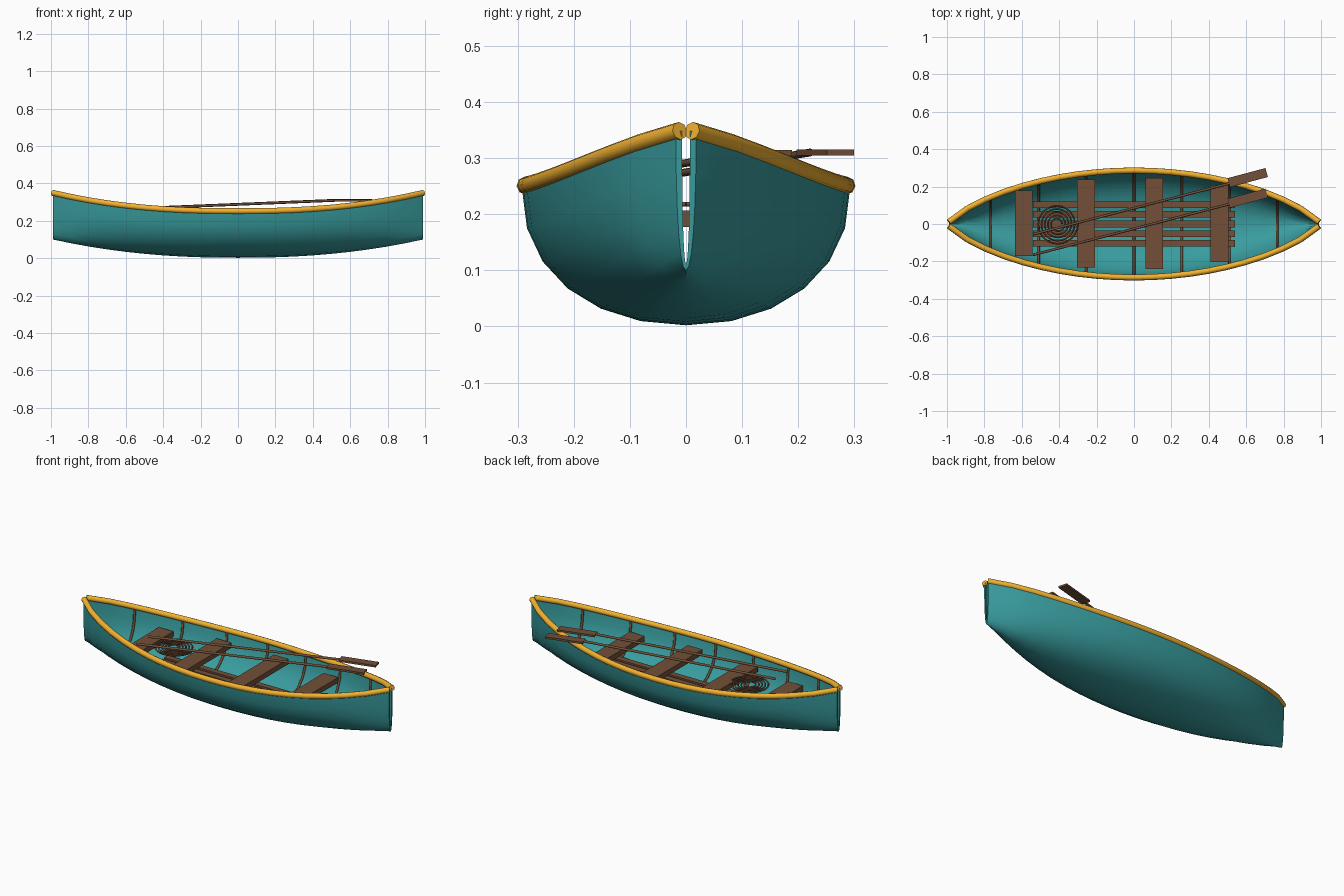
import bpy, bmesh
from math import sin, cos, pi, atan2, copysign
from mathutils import Vector

if "Cube" in bpy.data.objects:
    bpy.data.objects.remove(bpy.data.objects["Cube"])


def material(name, rgb):
    m = bpy.data.materials.new(name)
    m.diffuse_color = (*rgb, 1)
    m.use_nodes = True
    m.node_tree.nodes["Principled BSDF"].inputs["Base Color"].default_value = m.diffuse_color
    return m


TEAL = material("teal_paint", (0.04, 0.33, 0.34))
GOLD = material("gold_trim", (0.88, 0.44, 0.03))
WOOD = material("brown_wood", (0.17, 0.08, 0.04))


# Hull lines: half width, sheer height and keel height along x
def half_width(x):
    return max(0.293 * (1 - x * x) ** 0.75, 0.018)


def sheer(x):
    return 0.251 + 0.1 * abs(x) ** 2.4


def keel(x):
    return 0.002 + 0.1 * abs(x) ** 2.25


def section(x, inset=0.0, n=12):
    w, k = half_width(x) - inset, keel(x) + inset
    h = sheer(x) - k
    pts = []
    for i in range(n + 1):
        a = -pi / 2 + pi * i / n
        s, c = copysign(abs(sin(a)) ** 0.95, a), max(cos(a), 0) ** 0.88
        pts.append(Vector((x, w * s, k + h * (1 - c))))
    return pts


def tube(name, points, radius, mat, smooth=True, sides=2):
    cu = bpy.data.curves.new(name, 'CURVE')
    cu.dimensions = '3D'
    sp = cu.splines.new('POLY')
    sp.points.add(len(points) - 1)
    for p, co in zip(sp.points, points):
        p.co = (*co, 1)
    sp.use_smooth = smooth
    cu.bevel_depth = radius
    cu.bevel_resolution = sides
    cu.use_fill_caps = True
    cu.materials.append(mat)
    ob = bpy.data.objects.new(name, cu)
    bpy.context.collection.objects.link(ob)
    return ob


def box(name, loc, size, rot=(0, 0, 0)):
    bpy.ops.mesh.primitive_cube_add(size=1, location=loc, rotation=rot)
    ob = bpy.context.object
    ob.name = name
    ob.scale = size
    ob.data.materials.append(WOOD)
    return ob


# Hull shell lofted through closed outer + inner sections
stations = [0.99 * i / 10 for i in range(-10, 11)]
bm = bmesh.new()
rings = [[bm.verts.new(p) for p in section(x) + section(x, 0.011)[::-1]]
         for x in stations]
for a, b in zip(rings, rings[1:]):
    for i in range(len(a)):
        j = (i + 1) % len(a)
        bm.faces.new((a[i], a[j], b[j], b[i]))
# end caps as quad strips between outer and inner edge
for r in (rings[0], rings[-1]):
    n = len(r)
    for i in range(n // 2 - 1):
        bm.faces.new((r[i], r[i + 1], r[n - 2 - i], r[n - 1 - i]))
bmesh.ops.recalc_face_normals(bm, faces=bm.faces)
me = bpy.data.meshes.new("hull")
bm.to_mesh(me)
bm.free()
me.materials.append(TEAL)
hull = bpy.data.objects.new("hull", me)
bpy.context.collection.objects.link(hull)
bpy.context.view_layer.objects.active = hull
hull.select_set(True)
bpy.ops.object.shade_smooth_by_angle(angle=0.7)

# Gunwale rails
for side, label in ((-1, "front"), (1, "back")):
    pts = [(x, side * (half_width(x) - 0.007), sheer(x)) for x in stations]
    tube(f"{label}_rail", pts, 0.016, GOLD)

# Ribs lying against the inner hull
for i in range(-3, 4):
    tube(f"rib_{i + 4}", section(i * 0.255, 0.014), 0.007, WOOD)

# Seats
for i, (x, width) in enumerate(((-0.59, 0.35), (-0.257, 0.47), (0.108, 0.485), (0.457, 0.41))):
    box(f"seat_{i + 1}", (x, 0.003, 0.192), (0.095, width, 0.03))

# Floor slats
for i in range(-2, 3):
    box(f"floor_slat_{i + 3}", (0, i * 0.052, 0.083), (1.08, 0.035, 0.014))

# Rope coil
turns, steps = 5, 24
coil = []
for i in range(turns * steps + 1):
    a = 2 * pi * i / steps
    r = 0.025 + 0.085 * i / (turns * steps)
    coil.append((-0.41 + r * cos(a), r * sin(a), 0.218))
tube("rope_coil", coil, 0.0045, WOOD, sides=1)

# Two oars resting across the boat
for i, (dy, dz) in enumerate(((0.005, 0), (-0.105, -0.001))):
    a = Vector((-0.54, -0.06 + dy, 0.266 + dz))
    b = Vector((0.53, 0.217 + dy, 0.31 + dz))
    tube(f"oar_shaft_{i + 1}", [a, b], 0.007, WOOD)
    box(f"oar_blade_{i + 1}", (0.608, 0.243 + dy, 0.31 + dz), (0.21, 0.05, 0.011),
        (0, 0, atan2(0.28, 1.05)))
